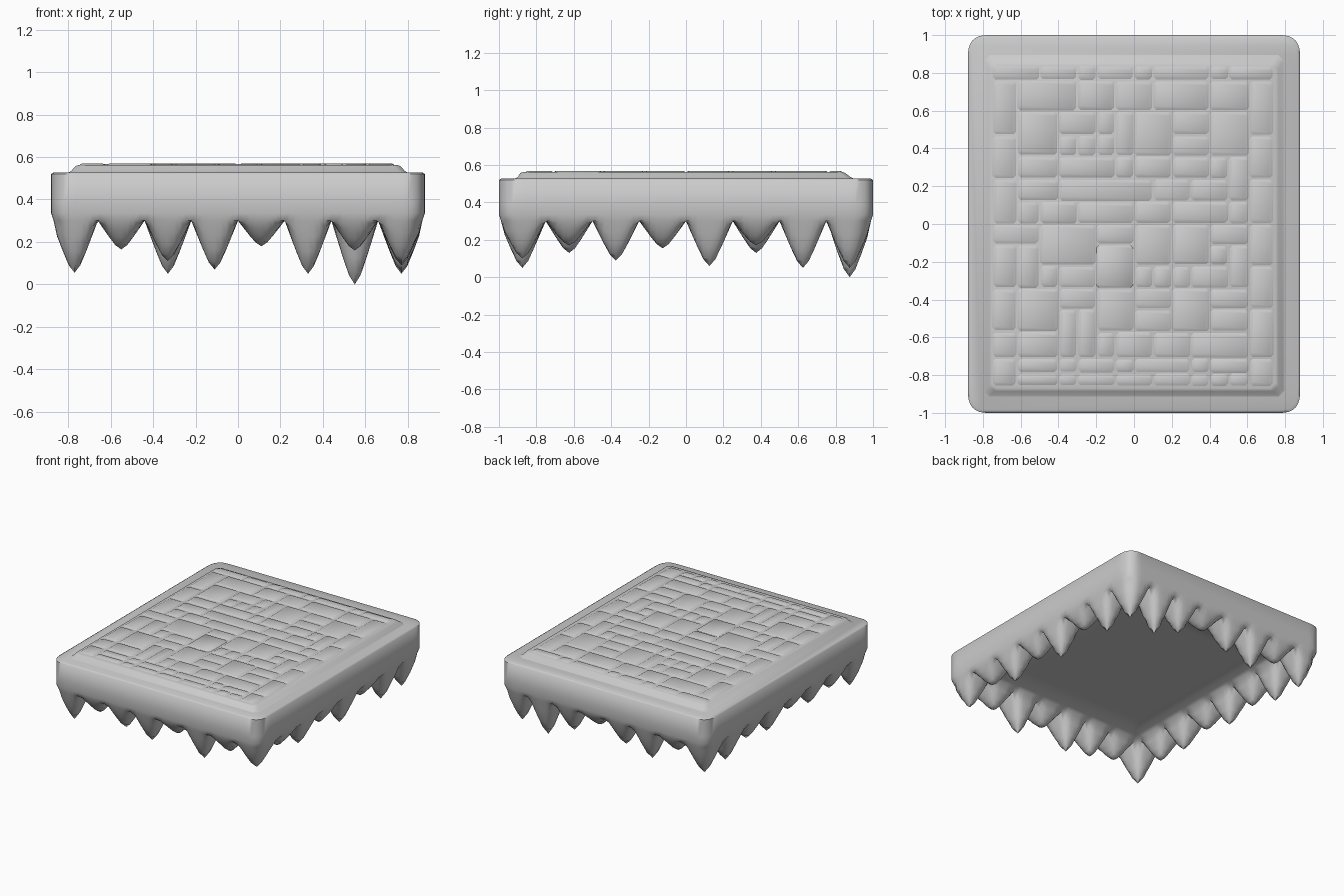
import bpy, bmesh, math, random

if "Cube" in bpy.data.objects:
    bpy.data.objects.remove(bpy.data.objects["Cube"])

random.seed(4)
HX, HY, N, SUB = 0.88, 1.0, 8, 8
BASE, CEIL = 0.30, 0.35

# spike tip heights around the rim
FRONT = [.055, .165, .11, .07, .18, .05, .16, .10]
BACK = [.06, .17, .05, .10, .19, .09, .0, .05]
LEFT = [.13, .11, .16, .09, .13, .06]
RIGHT = [.17, .09, .155, .06, .17, .05]


def finish(bm, name, angle):
    bmesh.ops.recalc_face_normals(bm, faces=bm.faces)
    me = bpy.data.meshes.new(name)
    bm.to_mesh(me)
    bm.free()
    ob = bpy.data.objects.new(name, me)
    bpy.context.collection.objects.link(ob)
    bpy.ops.object.select_all(action='DESELECT')
    ob.select_set(True)
    bpy.context.view_layer.objects.active = ob
    bpy.ops.object.shade_smooth_by_angle(angle=math.radians(angle))
    return ob


def tip(i, j):
    if j == 0:
        return FRONT[i]
    if j == N - 1:
        return BACK[i]
    if i == 0:
        return LEFT[j - 1]
    if i == N - 1:
        return RIGHT[j - 1]
    return None


def underside(gx, gy):
    """Height of the underside: rounded spikes in the rim cells, softly raised ceiling inside."""
    i, j = min(gx // SUB, N - 1), min(gy // SUB, N - 1)
    t = tip(i, j)
    # ceiling rises from the valleys over one cell
    d = min(gx, gy, N * SUB - gx, N * SUB - gy) / SUB
    s = max(0, min(1, (d - .5) / 1.1))
    base = BASE + (CEIL - BASE) * s * s * (3 - 2 * s)
    if t is None:
        return base
    u = 2 * (gx / SUB - i) - 1
    v = 2 * (gy / SUB - j) - 1
    r = min(1, (abs(u) ** 4 + abs(v) ** 4) ** .25)
    f = (math.sqrt(1.04) - math.sqrt(r * r + .04)) / (math.sqrt(1.04) - .2)
    z = base - (base - t) * f
    return max(z, .055) if (i, j) == (0, 0) else z


def round_corner(x, y):
    cx, cy = HX - .11, HY - .125
    a, b = (abs(x) - cx) / .11, (abs(y) - cy) / .125
    if a > 0 and b > 0:
        k = max(a, b) / (a ** 2.7 + b ** 2.7) ** (1 / 2.7)
        x = math.copysign(cx + a * k * .11, x)
        y = math.copysign(cy + b * k * .125, y)
    return x, y


# slab with spiked underside
bm = bmesh.new()
M = N * SUB
g = [[bm.verts.new((*round_corner(HX * (2 * i / M - 1), HY * (2 * j / M - 1)), underside(i, j)))
      for j in range(M + 1)] for i in range(M + 1)]
for i in range(M):
    for j in range(M):
        bm.faces.new((g[i][j], g[i][j + 1], g[i + 1][j + 1], g[i + 1][j]))
edges = [e for e in bm.edges if e.is_boundary]
rim = {v for e in edges for v in e.verts}
for z, sx, sy in ((.335, 1, 1), (.39, 1, 1), (.52, 1, 1), (.528, .985, .987)):
    geom = bmesh.ops.extrude_edge_only(bm, edges=edges)['geom']
    edges = [e for e in geom if isinstance(e, bmesh.types.BMEdge) and e.is_boundary]
    for v in [v for v in geom if isinstance(v, bmesh.types.BMVert)]:
        v.co = (v.co.x * sx, v.co.y * sy, z)
bmesh.ops.contextual_create(bm, geom=edges)
# wall foot leans in so it flows into the spikes
for v in rim:
    v.co.x *= .987
    v.co.y *= .989
finish(bm, "spiked_slab", 60)


def frustum(bm, rings):
    """Stack of cut-corner rectangles (x0, x1, y0, y1, cut, z), capped on top."""
    prev = None
    for x0, x1, y0, y1, c, z in rings:
        pts = [(x0 + c, y0), (x1 - c, y0), (x1, y0 + c), (x1, y1 - c),
               (x1 - c, y1), (x0 + c, y1), (x0, y1 - c), (x0, y0 + c)]
        loop = [bm.verts.new((x, y, z)) for x, y in pts]
        if prev:
            for k in range(8):
                n = (k + 1) % 8
                bm.faces.new((prev[k], prev[n], loop[n], loop[k]))
        prev = loop
    bm.faces.new(prev)


# raised bed under the paving
bm = bmesh.new()
frustum(bm, [(-.80, .80, -.92, .90, .03, .525), (-.785, .785, -.90, .88, .03, .535),
             (-.765, .765, -.885, .85, .03, .558), (-.75, .75, -.87, .84, .03, .562)])
finish(bm, "paving_bed", 50)

# paving pattern: touching equal letters form one stone
PATTERN = ["aabbcddefffghh",
           "ijjjkkllmmmnno",
           "ippqqrsttuuvvo",
           "wppqxysttzzvva",
           "wbbcccdeeffgha",
           "ijjkkkkkllmmho",
           "ipqqrrrsstttuo",
           "vvwwwyyzzaabbc",
           "dewwwXXzzaafgc",
           "deqhhXXjklmmgn",
           "oppqqrrssttuun",
           "oppvwrrxxttyyz",
           "abbvwcddeefffz",
           "ghhijjklllmnno",
           "gppqrrssttuvwo"]
XS = [-.75, -.62, -.5, -.4, -.3, -.2, -.1, 0, .1, .2, .3, .4, .5, .61, .74]
YS = [.84, .76, .60, .47, .36, .24, .12, 0, -.11, -.22, -.34, -.45, -.57, -.71, -.79, -.86]

bm = bmesh.new()
used = set()
for r, row in enumerate(PATTERN):
    for c, ch in enumerate(row):
        if (r, c) in used:
            continue
        c1 = c + 1
        while c1 < len(row) and row[c1] == ch and (r, c1) not in used:
            c1 += 1
        r1 = r + 1
        while r1 < len(PATTERN) and all(PATTERN[r1][k] == ch for k in range(c, c1)):
            r1 += 1
        used |= {(a, b) for a in range(r, r1) for b in range(c, c1)}
        j = [random.uniform(0, .006) for _ in range(4)]
        x0, x1, y0, y1 = XS[c] + j[0], XS[c1] - j[1], YS[r1] + j[2], YS[r] - j[3]
        top = .568 + random.uniform(-.001, .001)
        s = .006 if ch == "X" else .012
        frustum(bm, [(x0, x1, y0, y1, .014, .561),
                     (x0 + s, x1 - s, y0 + s, y1 - s, .011, top)])
finish(bm, "paving_stones", 50)
